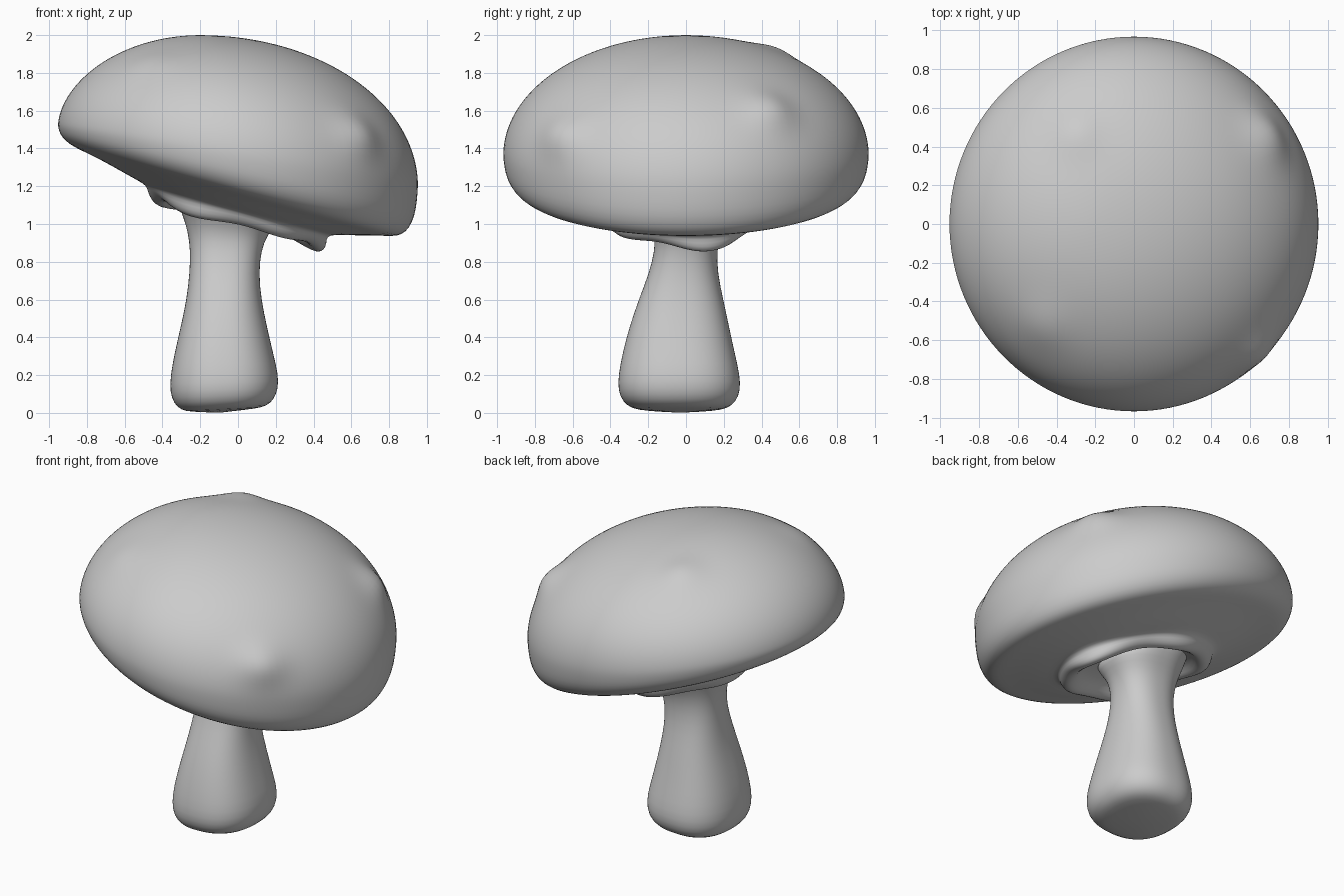
import bpy, bmesh
from math import sin, cos, pi, exp
from mathutils import Vector

if "Cube" in bpy.data.objects:
    bpy.data.objects.remove(bpy.data.objects["Cube"])

SEG = 64


def loft(name, rings, start, end):
    """Skin closed rings of points and close both ends with a fan."""
    bm = bmesh.new()
    rows = [[bm.verts.new(p) for p in r] for r in rings]
    for a, b in zip(rows, rows[1:]):
        for i in range(SEG):
            j = (i + 1) % SEG
            bm.faces.new((a[i], a[j], b[j], b[i]))
    for row, tip in ((rows[0], start), (rows[-1], end)):
        v = bm.verts.new(tip)
        for i in range(SEG):
            bm.faces.new((row[i], row[(i + 1) % SEG], v))
    bmesh.ops.recalc_face_normals(bm, faces=bm.faces)
    for f in bm.faces:
        f.smooth = True
    me = bpy.data.meshes.new(name)
    bm.to_mesh(me)
    bm.free()
    ob = bpy.data.objects.new(name, me)
    bpy.context.collection.objects.link(ob)
    sub = ob.modifiers.new("smooth", 'SUBSURF')
    sub.levels = sub.render_levels = 1
    return ob


angles = [2 * pi * i / SEG for i in range(SEG)]


def rim_z(x):
    return 1.36 - 0.167 * x


def under_z(x):
    return 1.16 - 0.275 * x


# Small lumps on the cap: position, push direction, height, radius
lumps = [(Vector((0.66, -0.68, 1.48)), Vector((0.7, -0.6, 0.3)), 0.06, 0.12),
         (Vector((0.71, 0.46, 1.62)), Vector((0.7, 0.4, 0.5)), 0.06, 0.12),
         (Vector((-0.3, 0.47, 1.91)), Vector((0, 0.4, 0.8)), 0.03, 0.12),
         (Vector((-0.45, -0.5, 1.80)), Vector((-0.4, -0.5, 0.7)), 0.02, 0.13)]


def lumpy(p):
    q = p.copy()
    for c, d, h, r in lumps:
        q += d.normalized() * h * exp(-((p - c).length / r) ** 2)
    return q


# Cap: tilted dome
rings = []
apex = Vector((-0.2, 0, 2.0))
N = 22
for k in range(1, N + 1):
    t = k / N * pi / 2
    ring = []
    for a in angles:
        x, y = 0.955 * cos(a), 0.97 * sin(a)
        s = sin(t)
        e = 1.0 + 0.12 * max(0, -cos(a))
        z0 = rim_z(x)
        ring.append(lumpy(Vector((apex.x + (x - apex.x) * s, y * s,
                                  z0 + (apex.z - z0) * cos(t) ** e))))
    rings.append(ring)

# Rounded lower lip
for f, k in ((0.993, 0.28), (0.98, 0.54), (0.95, 0.77), (0.91, 0.92), (0.86, 1.0)):
    ring = []
    for a in angles:
        x, y = 0.955 * cos(a) * f, 0.97 * sin(a) * f
        z0 = rim_z(0.955 * cos(a))
        ring.append((x, y, z0 + (under_z(x) - z0) * k))
    rings.append(ring)

# Underside with raised wavy collar and hollow round the stem
for f, d, w in ((0.76, 0.02, 0), (0.65, 0.05, 0), (0.55, 0.075, 0),
                (0.5, 0.09, 0.3), (0.495, 0.12, 0.6), (0.475, 0.155, 1),
                (0.44, 0.172, 1), (0.40, 0.165, 1), (0.36, 0.12, 0.6),
                (0.32, 0.09, 0), (0.2, 0.06, 0)):
    ring = []
    oval = 0.9 if f < 0.52 else 0.97
    for a in angles:
        wave = w * 0.012 * (sin(3 * a + 1) + sin(5 * a))
        g = f + wave
        x, y = 0.955 * g * cos(a) - 0.01 * (f < 0.6), oval * g * sin(a)
        ring.append((x, y, under_z(x) - d - wave))
    rings.append(ring)
loft("mushroom_cap", rings, apex, (-0.01, 0, 1.11))

# Stem: z, x range, y range for each section
sections = [(0.015, -0.25, 0.09, -0.22, 0.16), (0.025, -0.30, 0.15, -0.29, 0.22),
            (0.06, -0.34, 0.19, -0.335, 0.265), (0.12, -0.36, 0.213, -0.36, 0.288),
            (0.20, -0.358, 0.213, -0.358, 0.285), (0.32, -0.335, 0.185, -0.335, 0.257),
            (0.46, -0.302, 0.152, -0.298, 0.227), (0.60, -0.272, 0.123, -0.25, 0.197),
            (0.74, -0.256, 0.110, -0.195, 0.167), (0.86, -0.252, 0.122, -0.165, 0.163),
            (0.95, -0.265, 0.155, -0.165, 0.183), (1.02, -0.29, 0.20, -0.20, 0.22),
            (1.10, -0.33, 0.22, -0.25, 0.25), (1.16, -0.35, 0.10, -0.22, 0.22)]
rings = []
for z, x0, x1, y0, y1 in sections:
    ring = []
    for a in angles:
        c, s = cos(a), sin(a)
        sq = (abs(c) ** 2.4 + abs(s) ** 2.4) ** (-1 / 2.4)
        x = (x0 + x1) / 2 + (x1 - x0) / 2 * c * sq
        y = (y0 + y1) / 2 + (y1 - y0) / 2 * s * sq
        tilt = 0.05 * (x + 0.07) * max(0, 1 - z / 0.3)
        ring.append((x, y, z + tilt - 0.2 * (x + 0.07) * max(0, (z - 0.9) / 0.26)))
    rings.append(ring)
loft("mushroom_stem", rings, (-0.1, -0.03, 0.0), (-0.1, 0, 1.18))
